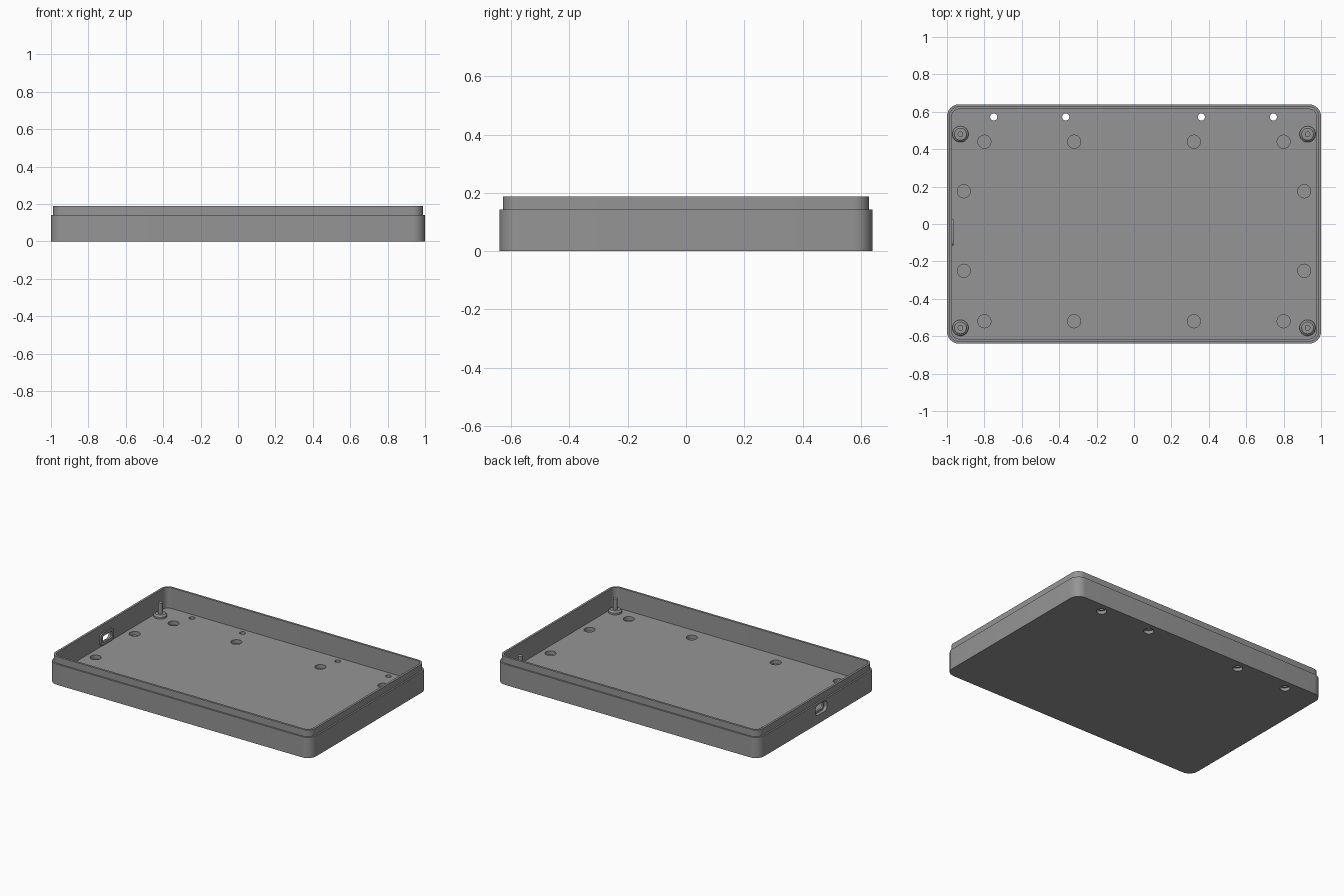
import bpy, bmesh, math

if "Cube" in bpy.data.objects:
    bpy.data.objects.remove(bpy.data.objects["Cube"])

mat = bpy.data.materials.new("grey plastic")
mat.diffuse_color = (0.3, 0.3, 0.3, 1)
mat.use_nodes = True
mat.node_tree.nodes["Principled BSDF"].inputs["Base Color"].default_value = mat.diffuse_color


def rounded_rect(w, h, r, seg=8):
    """Outline of a rounded rectangle centred on the origin."""
    pts = []
    for i, (sx, sy) in enumerate([(1, 1), (-1, 1), (-1, -1), (1, -1)]):
        for k in range(seg + 1):
            a = (i + k / seg) * math.pi / 2
            pts.append((sx * (w / 2 - r) + r * math.cos(a),
                        sy * (h / 2 - r) + r * math.sin(a)))
    return pts


def circle(r, n=32):
    return [(r * math.cos(2 * math.pi * k / n), r * math.sin(2 * math.pi * k / n))
            for k in range(n)]


def add_loft(bm, rings):
    """Bridge matching rings of 3D points and cap both ends."""
    loops = [[bm.verts.new(p) for p in ring] for ring in rings]
    n = len(loops[0])
    for a, b in zip(loops, loops[1:]):
        for i in range(n):
            j = (i + 1) % n
            bm.faces.new((a[i], a[j], b[j], b[i]))
    bm.faces.new(loops[0][::-1])
    bm.faces.new(loops[-1])


def add_lathe(bm, x, y, profile):
    add_loft(bm, [[(x + px, y + py, z) for px, py in circle(r)] for r, z in profile])


def finish(name, bm):
    bmesh.ops.recalc_face_normals(bm, faces=bm.faces)
    me = bpy.data.meshes.new(name)
    bm.to_mesh(me)
    bm.free()
    me.materials.append(mat)
    ob = bpy.data.objects.new(name, me)
    bpy.context.collection.objects.link(ob)
    return ob


def activate(ob):
    bpy.ops.object.select_all(action='DESELECT')
    ob.select_set(True)
    bpy.context.view_layer.objects.active = ob


def cut(ob, cutter):
    activate(ob)
    m = ob.modifiers.new("cut", 'BOOLEAN')
    m.operation, m.solver, m.object = 'DIFFERENCE', 'EXACT', cutter
    bpy.ops.object.modifier_apply(modifier=m.name)


FLOOR = 0.046

# Tray shell: outer wall, stepped lip, inner wall and floor in one profile
bm = bmesh.new()
shell = [(0, 0), (0, 0.142), (0.011, 0.142), (0.011, 0.188), (0.026, 0.188), (0.026, FLOOR)]
add_loft(bm, [[(x, y, z) for x, y in
               rounded_rect(2 - 2 * i, 1.28 - 2 * i, 0.065 - i)] for i, z in shell])
tray = finish("tray", bm)

# Frame around the port on the inside of the left wall
PORT_Y, PORT_Z = -0.045, 0.094


def port_ring(x, w, h, r):
    return [(x, PORT_Y + a, PORT_Z + b) for a, b in rounded_rect(w, h, r)]


bm = bmesh.new()
add_loft(bm, [port_ring(-0.982, 0.14, 0.085, 0.025), port_ring(-0.964, 0.14, 0.085, 0.025)])
frame = finish("port_frame", bm)

# Cutter: stepped port opening
bm = bmesh.new()
add_loft(bm, [port_ring(-1.05, 0.125, 0.07, 0.025), port_ring(-0.977, 0.125, 0.07, 0.025),
              port_ring(-0.977, 0.1, 0.045, 0.012), port_ring(-0.9, 0.1, 0.045, 0.012)])
port_cutter = finish("port_cutter", bm)

# Cutter: round pits in the floor and counterbored screw holes along the back
bm = bmesh.new()
pits = [(s * x, y) for s in (-1, 1)
        for x, y in [(0.8, 0.44), (0.32, 0.44), (0.91, 0.175), (0.91, -0.25),
                     (0.8, -0.52), (0.32, -0.52)]]
for x, y in pits:
    add_lathe(bm, x, y, [(0.035, FLOOR - 0.026), (0.035, 0.1)])
for x in (-0.75, -0.365, 0.36, 0.745):
    add_lathe(bm, x, 0.572, [(0.032, -0.05), (0.032, 0.022), (0.019, 0.022), (0.019, 0.1)])
hole_cutter = finish("hole_cutter", bm)

cut(tray, hole_cutter)
cut(tray, port_cutter)
cut(frame, port_cutter)
for c in (hole_cutter, port_cutter):
    bpy.data.objects.remove(c)

# Corner standoffs with locating pins
parts = [tray, frame]
for sx, side in ((-1, "left"), (1, "right")):
    for y, end in ((0.48, "back"), (-0.555, "front")):
        bm = bmesh.new()
        add_lathe(bm, sx * 0.928, y, [(0.043, FLOOR - 0.01), (0.043, 0.058), (0.032, 0.068),
                                      (0.015, 0.068), (0.015, 0.142)])
        parts.append(finish(f"standoff_{end}_{side}", bm))

for ob in parts:
    activate(ob)
    bpy.ops.object.shade_smooth_by_angle(angle=math.radians(30))
